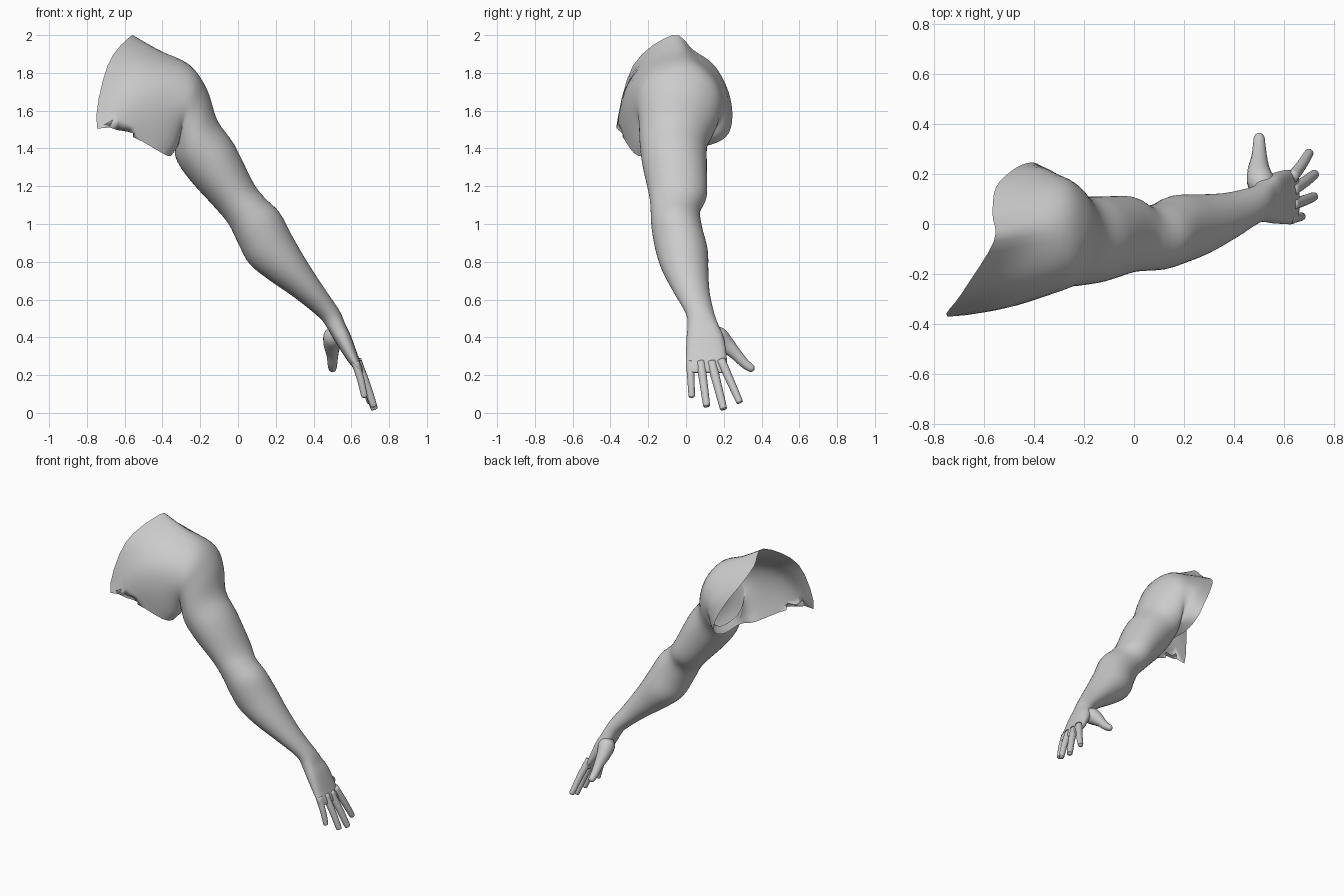
import bpy, bmesh, math
from mathutils import Vector

if "Cube" in bpy.data.objects:
    bpy.data.objects.remove(bpy.data.objects["Cube"])

V = Vector


def catmull(p0, p1, p2, p3, t):
    return 0.5 * (2 * p1 + (p2 - p0) * t + (2 * p0 - 5 * p1 + 4 * p2 - p3) * t * t
                  + (3 * p1 - p0 - 3 * p2 + p3) * t ** 3)


def resample(pts, steps, closed):
    n, out = len(pts), []
    for i in range(n if closed else n - 1):
        q = [pts[(i + k) % n] if closed else pts[min(max(i + k, 0), n - 1)] for k in (-1, 0, 1, 2)]
        out += [catmull(*q, s / steps) for s in range(steps)]
    return out if closed else out + [pts[-1]]


def loft(name, rings, steps, around, edge_points=None, cap_start=False):
    """Smooth skin through rings; the end is capped, the start is optional."""
    rings = [resample(r, around, True) for r in rings]
    cols = [resample(list(c), steps, False) for c in zip(*rings)]
    for i, p in (edge_points or {}).items():
        cols[i][0] = V(p)
    bm = bmesh.new()
    rows = [[bm.verts.new(p) for p in row] for row in zip(*cols)]
    n = len(rows[0])
    for a, b in zip(rows, rows[1:]):
        for i in range(n):
            j = (i + 1) % n
            bm.faces.new((a[i], a[j], b[j], b[i]))
    bm.faces.new(rows[-1])
    if cap_start:
        bm.faces.new(rows[0][::-1])
    bmesh.ops.recalc_face_normals(bm, faces=bm.faces)
    # the skin must face away from the limb's axis
    f = bm.faces[(len(rows) // 2) * n]
    mid = sum((v.co for v in rows[len(rows) // 2]), V()) / n
    if f.normal.dot(f.calc_center_median() - mid) < 0:
        bmesh.ops.reverse_faces(bm, faces=bm.faces)
    me = bpy.data.meshes.new(name)
    bm.to_mesh(me)
    bm.free()
    me.shade_smooth()
    ob = bpy.data.objects.new(name, me)
    bpy.context.collection.objects.link(ob)
    return ob


def section(xt, zt, xb, zb, y0, y1, power=1.0):
    """Oval ring from its outer point, inner point and y range."""
    c = V(((xt + xb) / 2, (y0 + y1) / 2, (zt + zb) / 2))
    a, b = V((xt, c.y, zt)) - c, V((0, (y1 - y0) / 2, 0))
    sp = lambda v: math.copysign(abs(v) ** power, v)
    return [c + a * sp(math.cos(i * math.pi / 6)) + b * sp(math.sin(i * math.pi / 6)) for i in range(12)]


def digit(name, path):
    """Rounded tapering tube along (x, y, z, radius) points."""
    pts = [V(p[:3]) for p in path]
    rad = [p[3] for p in path]
    d = (pts[-1] - pts[-2]).normalized()
    tip, r = pts[-1], rad[-1]
    pts += [tip + d * r * 0.7, tip + d * r]
    rad += [r * 0.72, r * 0.1]
    rings = []
    for i, p in enumerate(pts):
        t = (pts[min(i + 1, len(pts) - 1)] - pts[max(i - 1, 0)]).normalized()
        u = t.cross(V((1, 0, 0.3))).normalized()
        w = t.cross(u)
        rings.append([p + rad[i] * (u * math.cos(k * math.pi / 4) + w * math.sin(k * math.pi / 4))
                      for k in range(8)])
    return loft(name, rings, 4, 2, cap_start=True)


# Open torso edge and the ring over the shoulder
rim = [(-.56, -.07, 2.0), (-.565, .04, 1.92), (-.55, .15, 1.84), (-.47, .225, 1.70),
       (-.40, .245, 1.56), (-.37, .21, 1.46), (-.37, .09, 1.41), (-.36, -.1, 1.40),
       (-.37, -.25, 1.36), (-.555, -.335, 1.46), (-.745, -.37, 1.505), (-.69, -.28, 1.84)]
cap = [(-.42, -.05, 1.92), (-.42, .05, 1.88), (-.41, .15, 1.80), (-.36, .215, 1.68),
       (-.33, .21, 1.56), (-.32, .16, 1.47), (-.32, .06, 1.43), (-.32, -.1, 1.42),
       (-.33, -.24, 1.42), (-.44, -.315, 1.54), (-.53, -.325, 1.70), (-.50, -.22, 1.85)]

# Deltoid, upper arm, elbow, forearm, wrist
arm = [(-.26, 1.845, -.31, 1.41, -.265, .19), (-.165, 1.715, -.335, 1.38, -.25, .165),
       (-.11, 1.55, -.31, 1.31, -.245, .115), (-.02, 1.42, -.235, 1.21, -.23, .11),
       (.08, 1.22, -.12, 1.085, -.195, .11), (.14, 1.14, -.05, 1.0, -.187, .075),
       (.22, 1.06, .0, .9, -.182, .085), (.29, .93, .06, .79, -.16, .115),
       (.36, .81, .17, .70, -.125, .118), (.45, .67, .30, .61, -.065, .125),
       (.535, .545, .43, .505, .0, .15)]
# Palm
palm = [(.568, .47, .475, .445, .008, .175), (.597, .41, .51, .385, .003, .20),
        (.633, .31, .57, .29, .0, .215), (.655, .25, .612, .235, .0, .215),
        (.662, .217, .633, .21, .015, .205)]

rings = [[V(p) for p in rim], [V(p) for p in cap]]
rings += [section(*s) for s in arm]
rings += [section(*s, power=0.8) for s in palm]
torn_edge = {37: (-.56, -.338, 1.51), 38: (-.62, -.35, 1.51), 39: (-.665, -.36, 1.55)}
loft("arm_and_palm", rings, 4, 4, torn_edge)

# Fingers: root, tip
fingers = {
    "little_finger": ((.62, .022, .27), (.668, .03, .095), .019),
    "ring_finger": ((.63, .078, .27), (.715, .108, .047), .021),
    "middle_finger": ((.63, .135, .27), (.718, .196, .033), .022),
    "index_finger": ((.63, .185, .28), (.697, .28, .067), .021),
}
for name, (a, b, r) in fingers.items():
    a, b = V(a), V(b)
    mid = a.lerp(b, 0.5) + V((.004, 0, 0))
    digit(name, [(*a, r * 1.15), (*mid, r * 1.02), (*b, r * 0.88)])

# Thumb with its fleshy base
digit("thumb", [(.53, .12, .44, .03), (.508, .165, .405, .055), (.498, .215, .36, .045),
                (.50, .265, .31, .032), (.50, .31, .262, .026), (.50, .342, .238, .022)])
